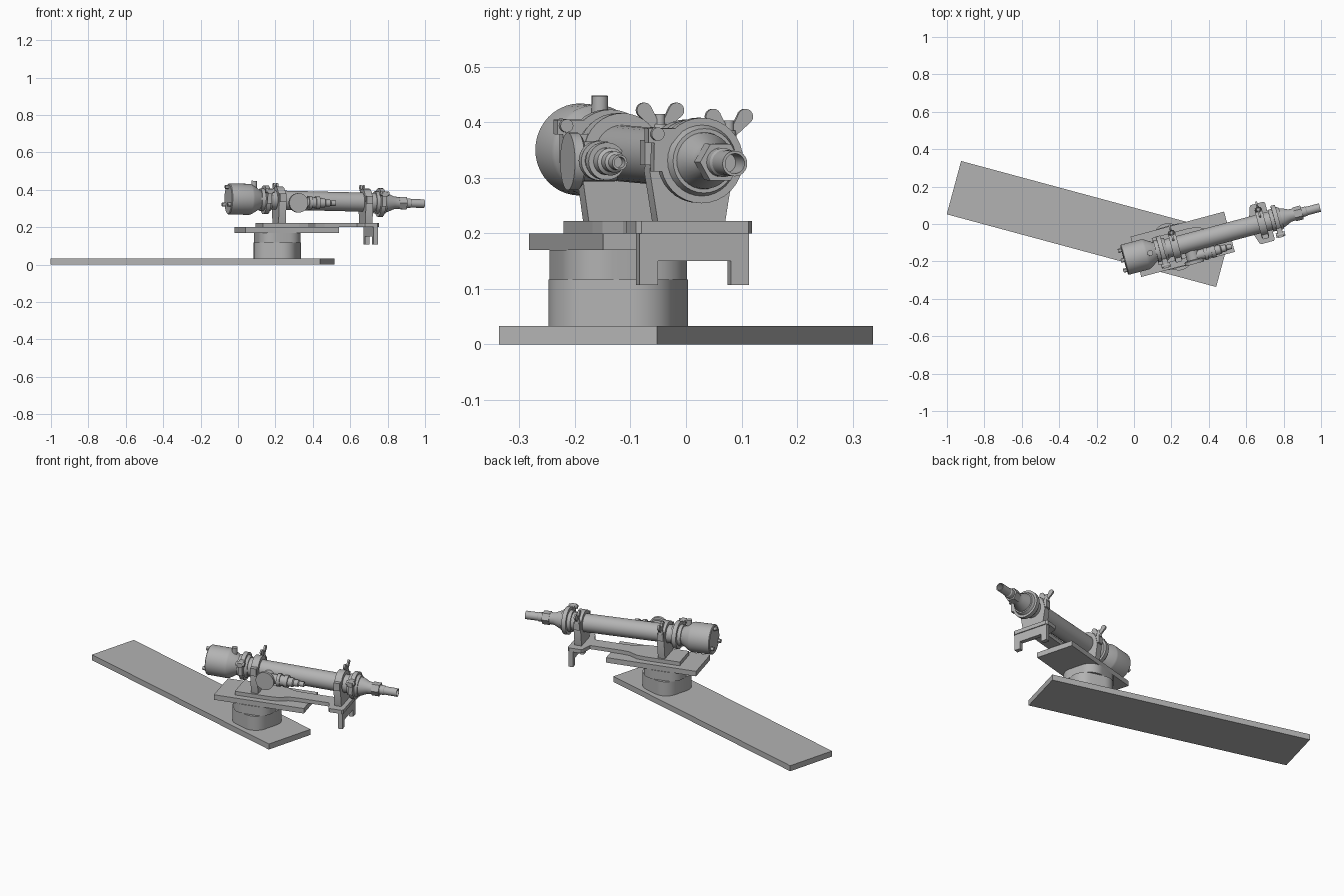
import bpy, bmesh, math
from mathutils import Matrix, Vector

cube = bpy.data.objects.get("Cube")
if cube:
    bpy.data.objects.remove(cube, do_unlink=True)

grey = bpy.data.materials.new("plain_grey")
grey.use_nodes = True
COLOUR = (0.45, 0.45, 0.45, 1)
grey.diffuse_color = COLOUR
grey.node_tree.nodes["Principled BSDF"].inputs["Base Color"].default_value = COLOUR


def frame(x, y, z, turn, pitch=0):
    return (Matrix.Translation((x, y, z)) @ Matrix.Rotation(math.radians(turn), 4, 'Z')
            @ Matrix.Rotation(math.radians(pitch), 4, 'Y'))


# Frames: plank, turntable mount and the slightly drooping gun
PLANK = frame(-0.2425, 0, 0, -15.1)
PIVOT = frame(0.21, -0.122, 0, -15.1)
MOUNT = frame(0.21, -0.122, 0, 15)
GUN = frame(0.21, -0.122, 0.345, 15, 1.35)
# Axis swaps for extruding along x or y
ALONG_X = Matrix(((0, 0, 1, 0), (1, 0, 0, 0), (0, 1, 0, 0), (0, 0, 0, 1)))
ALONG_Y = Matrix(((0, 1, 0, 0), (0, 0, 1, 0), (1, 0, 0, 0), (0, 0, 0, 1)))


def at(x, y, z):
    return Matrix.Translation((x, y, z))


def finish(name, bm, matrix, smooth=False):
    bmesh.ops.recalc_face_normals(bm, faces=bm.faces)
    mesh = bpy.data.meshes.new(name)
    bm.to_mesh(mesh)
    bm.free()
    mesh.transform(matrix)
    mesh.materials.append(grey)
    obj = bpy.data.objects.new(name, mesh)
    bpy.context.collection.objects.link(obj)
    if smooth:
        bpy.ops.object.select_all(action='DESELECT')
        obj.select_set(True)
        bpy.context.view_layer.objects.active = obj
        bpy.ops.object.shade_smooth_by_angle(angle=math.radians(30))
    return obj


def prism(name, outline, low, high, matrix, smooth=False):
    """Extrude a flat outline from low to high."""
    bm = bmesh.new()
    face = bm.faces.new([bm.verts.new((a, b, low)) for a, b in outline])
    top = bmesh.ops.extrude_face_region(bm, geom=[face])["geom"]
    bmesh.ops.translate(bm, vec=(0, 0, high - low),
                        verts=[v for v in top if isinstance(v, bmesh.types.BMVert)])
    return finish(name, bm, matrix, smooth)


def box(name, size, matrix):
    bm = bmesh.new()
    bmesh.ops.create_cube(bm, size=1)
    bmesh.ops.scale(bm, vec=size, verts=bm.verts)
    return finish(name, bm, matrix)


def lathe(name, profile, matrix, sides=32):
    """Turn a (length, radius) profile about the local x axis."""
    bm = bmesh.new()
    rings = []
    for x, r in profile:
        angles = [math.tau * i / sides for i in range(sides)]
        rings.append([bm.verts.new((x, r * math.cos(a), r * math.sin(a))) for a in angles])
    for one, two in zip(rings, rings[1:]):
        for i in range(sides):
            j = (i + 1) % sides
            bm.faces.new((one[i], one[j], two[j], two[i]))
    bm.faces.new(rings[0])
    bm.faces.new(rings[-1])
    return finish(name, bm, matrix, sides > 8)


def arc(cx, cy, r, start, end, steps=10):
    angles = [math.radians(start + (end - start) * i / steps) for i in range(steps + 1)]
    return [(cx + r * math.cos(a), cy + r * math.sin(a)) for a in angles]


def rounded_square(core, r):
    out = []
    for k, (sx, sy) in enumerate(((1, 1), (-1, 1), (-1, -1), (1, -1))):
        out += arc(sx * core, sy * core, r, 90 * k, 90 * k + 90, 8)
    return out


def mirrored(half):
    """Complete an outline given its positive-y side along x."""
    return half + [(x, -y) for x, y in reversed(half)]


# Base plank and pedestal
box("base_plank", (1.492, 0.295, 0.033), PLANK @ at(0, 0, 0.0165))
prism("pedestal_lower", rounded_square(0.04, 0.077), 0.033, 0.117, PIVOT, True)
prism("pedestal_upper", rounded_square(0.04, 0.075), 0.117, 0.17, MOUNT, True)

# Turning plate and the waisted rail above it
box("turning_plate", (0.518, 0.223, 0.03), MOUNT @ at(0.052, 0, 0.185))
prism("cradle_rail", mirrored([(-0.1, 0.075), (0.1, 0.075), (0.15, 0.07), (0.2, 0.045),
                               (0.25, 0.04), (0.43, 0.04), (0.45, 0.1), (0.458, 0.108),
                               (0.527, 0.108), (0.535, 0.1)]), 0.2, 0.222, MOUNT)
prism("front_hook", [(-0.102, 0.2), (-0.102, 0.107), (-0.068, 0.107), (-0.068, 0.15),
                     (0.068, 0.15), (0.068, 0.107), (0.102, 0.107), (0.102, 0.2)],
      0.505, 0.53, MOUNT @ ALONG_X)


def wing_nut(label, u, v, z):
    lathe(label + "_clamp_stud", [(-0.04, 0.009), (0.03, 0.009)],
          MOUNT @ at(u, v, z) @ Matrix.Rotation(-math.pi / 2, 4, 'Y'), 16)
    lathe(label + "_nut", [(-0.012, 0.016), (0.012, 0.012)],
          MOUNT @ at(u, v, z) @ Matrix.Rotation(-math.pi / 2, 4, 'Y'), 16)
    for side, word in ((1, "left"), (-1, "right")):
        ear = [(0, -0.008)] + arc(0.03, 0.037, 0.014, -60, 150) + [(0, 0.008)]
        prism(label + "_wing_" + word, [(side * a, b) for a, b in ear], -0.005, 0.005,
              MOUNT @ at(u, v, z) @ ALONG_X, True)


# Saddle brackets with clamp tabs and wing nuts
for label, u in (("rear", 0.01), ("front", 0.49)):
    zc = 0.345 - 0.0235 * u
    outline = [(-0.063, 0.222), (0.063, 0.222), (0.078, zc - 0.02)]
    outline += arc(0, zc, 0.072, 15, 165, 14) + [(-0.078, zc - 0.02)]
    prism(label + "_bracket", outline, u - 0.02, u + 0.02, MOUNT @ ALONG_X, True)
    for side, word in ((1, "left"), (-1, "right")):
        box(label + "_clamp_tab_" + word, (0.034, 0.032, 0.045),
            MOUNT @ at(u, side * 0.07, zc + 0.012))
    wing_nut(label, u, 0.075, zc + 0.04)

# Main tube
lathe("main_tube", [(-0.1, 0.051), (0.58, 0.051)], GUN)

# End flanges with bolted lugs
for label, u in (("rear", -0.065), ("front", 0.57)):
    lathe(label + "_flange", [(u - 0.032, 0.06), (u - 0.012, 0.06), (u - 0.012, 0.077),
                              (u + 0.012, 0.077), (u + 0.012, 0.064), (u + 0.028, 0.058)], GUN)
    box(label + "_lug", (0.028, 0.06, 0.026), GUN @ at(u, -0.07, 0.045))
    box(label + "_lug_cheek", (0.024, 0.022, 0.07), GUN @ at(u, -0.078, 0.015))
    lathe(label + "_lug_bolt", [(u - 0.024, 0.012), (u + 0.024, 0.012)], GUN @ at(0, -0.085, 0.048), 16)

# Rear drum with tapered neck, end studs and drain knob
lathe("rear_drum", [(-0.272, 0.078), (-0.268, 0.083), (-0.155, 0.083), (-0.145, 0.08),
                    (-0.1, 0.052), (-0.07, 0.052)], GUN, 40)
for label, v, z in (("upper", 0, 0.064), ("left", 0.055, -0.03), ("right", -0.055, -0.03)):
    lathe("drum_stud_" + label, [(-0.29, 0.011), (-0.26, 0.011)], GUN @ at(0, v, z), 12)
lathe("drum_knob", [(-0.1, 0.015), (-0.05, 0.015)],
      GUN @ at(-0.13, 0, 0) @ Matrix.Rotation(math.pi / 2, 4, 'Y'), 16)

# Nozzle: cone, hex nut and open pipe
lathe("nozzle_cone", [(0.59, 0.052), (0.61, 0.05), (0.645, 0.034), (0.68, 0.032)], GUN)
lathe("nozzle_nut", [(0.67, 0.038), (0.712, 0.038)], GUN, 6)
lathe("nozzle_pipe", [(0.7, 0.026), (0.735, 0.026), (0.74, 0.023), (0.812, 0.023),
                      (0.812, 0.018), (0.75, 0.018)], GUN)

# Side valve: round cap and stepped spout running forward
TURN_SIDE = Matrix.Rotation(-math.pi / 2, 4, 'Z')
lathe("valve_cap", [(0.095, 0.046), (0.1, 0.052), (0.118, 0.052)], GUN @ at(0.088, 0, -0.013) @ TURN_SIDE)
lathe("valve_body", [(0.03, 0.036), (0.1, 0.036)], GUN @ at(0.088, 0, -0.013) @ TURN_SIDE)
lathe("valve_spout", [(0.08, 0.028), (0.15, 0.028), (0.15, 0.036), (0.168, 0.036), (0.168, 0.029),
                      (0.19, 0.029), (0.19, 0.034), (0.212, 0.034), (0.212, 0.025), (0.24, 0.025),
                      (0.245, 0.019), (0.27, 0.019), (0.275, 0.014), (0.302, 0.014),
                      (0.302, 0.01), (0.28, 0.01)], GUN @ at(0, -0.078, -0.01), 24)
